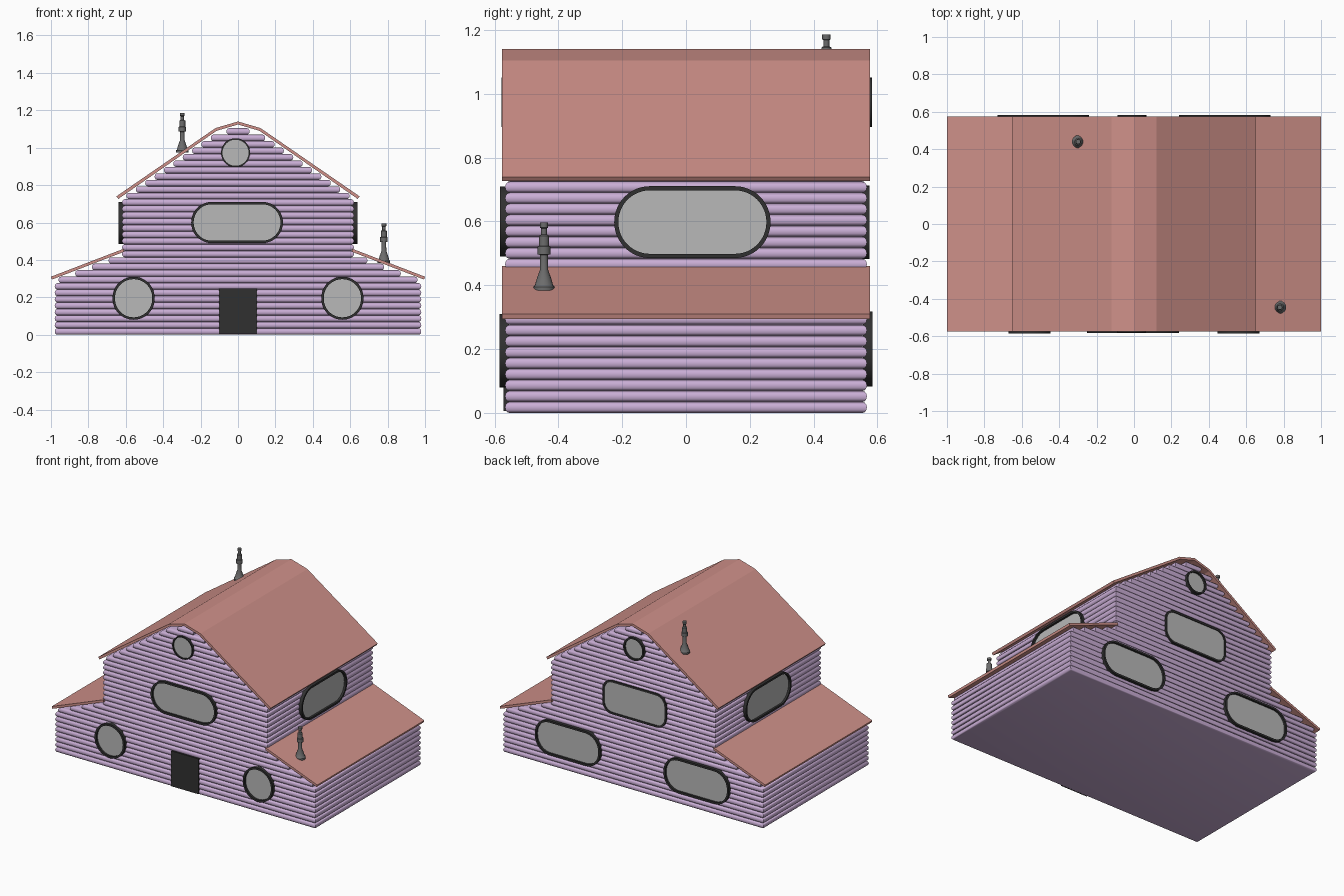
import bpy, bmesh
from math import sin, cos, pi, radians
from mathutils import Matrix, Vector

if "Cube" in bpy.data.objects:
    bpy.data.objects.remove(bpy.data.objects["Cube"])


def material(name, rgb):
    m = bpy.data.materials.new(name)
    m.diffuse_color = (*rgb, 1)
    m.use_nodes = True
    m.node_tree.nodes["Principled BSDF"].inputs["Base Color"].default_value = m.diffuse_color
    return m


LOG = material("lilac_logs", (0.60, 0.43, 0.68))
ROOF = material("pink_roof", (0.62, 0.28, 0.25))
DARK = material("dark_trim", (0.03, 0.03, 0.03))
METAL = material("chimney_grey", (0.15, 0.15, 0.15))
GLASS = material("glass_grey", (0.48, 0.48, 0.48))


def finish(bm, name, mat, smooth=None):
    bmesh.ops.remove_doubles(bm, verts=bm.verts, dist=1e-5)
    bmesh.ops.recalc_face_normals(bm, faces=bm.faces)
    me = bpy.data.meshes.new(name)
    bm.to_mesh(me)
    bm.free()
    ob = bpy.data.objects.new(name, me)
    bpy.context.collection.objects.link(ob)
    me.materials.append(mat)
    if smooth:
        bpy.ops.object.select_all(action='DESELECT')
        ob.select_set(True)
        bpy.context.view_layer.objects.active = ob
        bpy.ops.object.shade_smooth_by_angle(angle=radians(smooth))
    return ob


def bridge(bm, a, b):
    n = len(a)
    for i in range(n):
        bm.faces.new((a[i], a[(i + 1) % n], b[(i + 1) % n], b[i]))


# Log walls: one stack of bulging rows, stepped in under the roofs
PITCH, BULGE, DEPTH = 0.0345, 0.014, 0.567


def half_width(z):
    if z < 0.445:
        return max(0.62, min(0.98, 1 - (z - 0.295) * 0.375 / 0.145))
    if z < 1.087:
        return min(0.62, 0.65 - (z - 0.722) * 0.53 / 0.365)
    return (1.122 - z) * 0.12 / 0.035


bm = bmesh.new()
rings = []
for row in range(32):
    w = half_width((row + 1) * PITCH)
    for k in range(7):
        t = -pi / 2 + pi * k / 6
        inset = BULGE * (1 - cos(t))
        z = (row + 0.5 + 0.5 * sin(t)) * PITCH
        x, y = w - inset, DEPTH - inset
        rings.append([bm.verts.new((sx * x, sy * y, z))
                      for sx, sy in ((-1, -1), (1, -1), (1, 1), (-1, 1))])
for a, b in zip(rings, rings[1:]):
    bridge(bm, a, b)
bm.faces.new(rings[0])
bm.faces.new(rings[-1])
finish(bm, "log_walls", LOG, 40)


# Roofs: profiles in the front plane, extruded front to back
def roof(name, profile):
    bm = bmesh.new()
    a, b = [[bm.verts.new((x, y, z)) for x, z in profile] for y in (-0.576, 0.576)]
    bridge(bm, a, b)
    bm.faces.new(a)
    bm.faces.new(b)
    finish(bm, name, ROOF)


top = [(-0.65, 0.74), (-0.12, 1.105), (0, 1.14), (0.12, 1.105), (0.65, 0.74)]
under = [(0.64, 0.726), (0.115, 1.090), (0, 1.124), (-0.115, 1.090), (-0.64, 0.726)]
roof("upper_roof", top + under)
for side, s in (("left", -1), ("right", 1)):
    roof(side + "_lower_roof", [(s * x, z) for x, z in
         ((0.61, 0.46), (1.0, 0.31), (0.995, 0.295), (0.61, 0.443))])


# Windows: rounded outline, raised frame ring and a flat pane
def outline(w, h, r, seg=12):
    pts = []
    for q, (sx, sy) in enumerate(((1, 1), (-1, 1), (-1, -1), (1, -1))):
        for i in range(seg + 1):
            t = pi / 2 * (q + i / seg)
            pts.append((sx * (w / 2 - r) + r * cos(t), sy * (h / 2 - r) + r * sin(t)))
    return [p for i, p in enumerate(pts)
            if (Vector(p) - Vector(pts[i - 1])).length > 1e-4]


def window(name, turn, along, z, w, h, r, front, pane, rim=0.013, back=0.03):
    m = Matrix.Rotation(radians(turn), 4, 'Z')

    def ring(bm, shrink, out):
        return [bm.verts.new(m @ Vector((along + u, -out, z + v)))
                for u, v in outline(w - 2 * shrink, h - 2 * shrink, r - shrink)]
    bm = bmesh.new()
    loops = [ring(bm, 0, front - back), ring(bm, 0, front),
             ring(bm, rim, front), ring(bm, rim, front - back)]
    for i in range(4):
        bridge(bm, loops[i], loops[(i + 1) % 4])
    finish(bm, name + "_frame", DARK, 30)
    bm = bmesh.new()
    a, b = ring(bm, rim * 0.5, pane), ring(bm, rim * 0.5, pane - 0.01)
    bridge(bm, a, b)
    bm.faces.new(a)
    bm.faces.new(b)
    finish(bm, name + "_pane", GLASS)


for side, s in (("left", -1), ("right", 1)):
    window("front_%s_window" % side, 0, s * 0.558, 0.195, 0.225, 0.23, 0.1124, 0.585, 0.571)
    window("back_%s_window" % side, 180, -s * 0.485, 0.2, 0.49, 0.235, 0.11, 0.584, 0.571)
    window("side_%s_window" % side, s * 90, s * 0.02, 0.598, 0.49, 0.225, 0.112, 0.638, 0.624)
window("front_upper_window", 0, -0.005, 0.6, 0.49, 0.22, 0.109, 0.583, 0.571)
window("back_upper_window", 180, 0.012, 0.597, 0.48, 0.23, 0.075, 0.575, 0.570)
window("front_attic_window", 0, -0.013, 0.973, 0.155, 0.155, 0.0774, 0.579, 0.571, 0.008)
window("back_attic_window", 180, 0.012, 0.973, 0.155, 0.155, 0.0774, 0.583, 0.571, 0.011)

# Door
bm = bmesh.new()
bmesh.ops.create_cube(bm, size=1, matrix=Matrix.Translation((0, -0.56, 0.126))
                      @ Matrix.Diagonal((0.205, 0.025, 0.24, 1)))
finish(bm, "door", DARK)


# Chimney pipes: one lathed profile placed twice
PIPE = [(0, 0), (0.034, 0), (0.034, 0.012), (0.029, 0.016), (0.022, 0.04), (0.013, 0.065),
        (0.012, 0.112), (0.020, 0.114), (0.020, 0.138), (0.016, 0.14), (0.016, 0.172),
        (0.009, 0.176), (0.009, 0.195), (0.013, 0.198), (0.013, 0.213), (0, 0.213)]
for name, loc in (("lower_chimney", (0.78, -0.445, 0.383)),
                  ("upper_chimney", (-0.298, 0.44, 0.973))):
    bm = bmesh.new()
    loops = [[bm.verts.new((loc[0] + r * cos(2 * pi * i / 16),
                            loc[1] + r * sin(2 * pi * i / 16), loc[2] + z))
              for i in range(16)] for r, z in PIPE]
    for a, b in zip(loops, loops[1:]):
        bridge(bm, a, b)
    finish(bm, name, METAL, 35)
